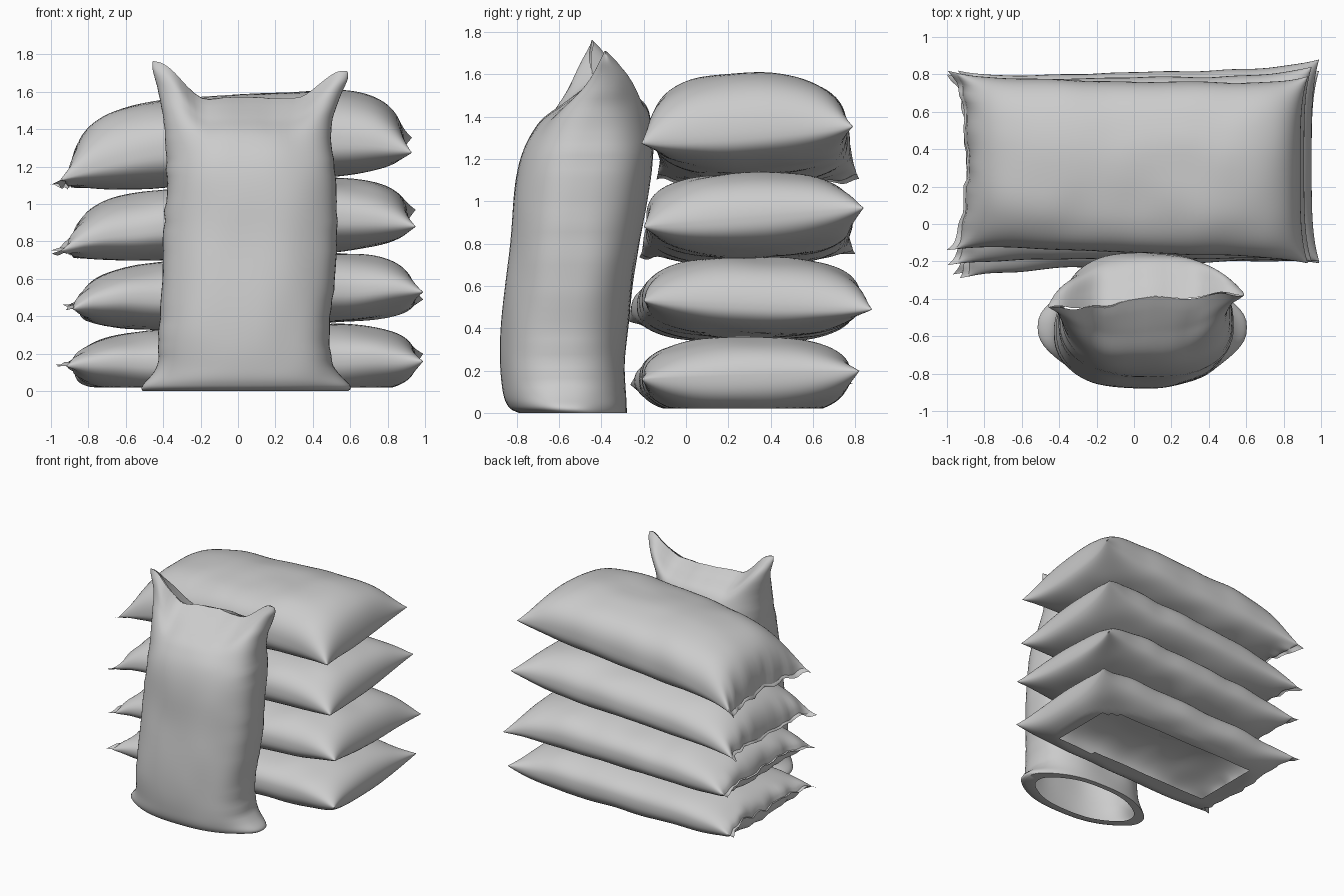
import bpy
import bmesh
import math
from mathutils import Vector, noise

cube = bpy.data.objects.get("Cube")
if cube:
    bpy.data.objects.remove(cube)

# One plain cloth colour
cloth = bpy.data.materials.new("grey_cloth")
cloth.use_nodes = True
GREY = (0.6, 0.6, 0.6, 1)
cloth.diffuse_color = GREY
cloth.node_tree.nodes["Principled BSDF"].inputs["Base Color"].default_value = GREY

AROUND = 72
ALONG = 72
GROUND = 0.02


def lerp(a, b, t):
    return a + (b - a) * t


def power(v, e):
    return math.copysign(abs(v) ** e, v)


def smooth(a, b, v):
    t = min(1, max(0, (v - a) / (b - a)))
    return t * t * (3 - 2 * t)


def spline(rows, t):
    """Smooth interpolation through a list of stations, t from 0 to 1."""
    f = t * (len(rows) - 1)
    i = min(int(f), len(rows) - 2)
    f -= i
    near = [rows[min(max(k, 0), len(rows) - 1)] for k in range(i - 1, i + 3)]
    return [b + f / 2 * (c - a + f * (2 * a - 5 * b + 4 * c - d + f * (3 * (b - c) + d - a)))
            for a, b, c, d in zip(*near)]


def loft(name, rings, hole=None):
    """Skin closed rings; flat end rings weld into a seam."""
    bm = bmesh.new()
    rows = [[bm.verts.new(p) for p in ring] for ring in rings]
    for r, s in zip(rows, rows[1:]):
        for k in range(len(r)):
            n = (k + 1) % len(r)
            bm.faces.new((r[k], r[n], s[n], s[k]))
    if hole:
        gone = [f for f in bm.faces if hole(f.calc_center_median())]
        bmesh.ops.delete(bm, geom=gone, context="FACES")
    bmesh.ops.remove_doubles(bm, verts=bm.verts, dist=0.0005)
    bmesh.ops.recalc_face_normals(bm, faces=bm.faces)
    mesh = bpy.data.meshes.new(name)
    bm.to_mesh(mesh)
    bm.free()
    mesh.materials.append(cloth)
    obj = bpy.data.objects.new(name, mesh)
    bpy.context.collection.objects.link(obj)
    bpy.ops.object.select_all(action="DESELECT")
    obj.select_set(True)
    bpy.context.view_layer.objects.active = obj
    bpy.ops.object.shade_smooth_by_angle(angle=math.radians(50))


def base_opening(p):
    return p.z < GROUND + 0.001 and -0.66 < p.x < 0.76 and 0.02 < p.y < 0.6


def lying_sack(name, tips, front, back, seam, tilt, floor, ceiling, seed):
    """Pillow shaped sack along x; each pair is (left end, right end) in x order."""
    rings = []
    for i in range(ALONG + 1):
        u = -math.cos(math.pi * i / ALONG)
        t = (u + 1) / 2
        inset = 1 - abs(u) ** 6
        y0 = lerp(*front, t) + 0.025 * inset
        y1 = lerp(*back, t) - 0.04 * inset
        low, high = lerp(*floor, t), lerp(*ceiling, t)
        # the widest line runs from the end seams into the middle of the body
        mid = lerp(lerp(*seam, t), (low + high) / 2, 0.7 * (1 - abs(u) ** 3))
        # blunt plain end; the ruffled end keeps a thin fin beyond the filling
        w = u if u > 0 else min(1, -u * 1.05)
        fill = (1 - abs(w) ** (5 if u > 0 else 4)) ** 0.58
        end = abs(u) ** 8
        ruffle = smooth(-0.8, -1, u)
        expo = 0.8 + 0.15 * u ** 4
        ring = []
        for k in range(AROUND):
            a = 2 * math.pi * k / AROUND
            c, s = power(math.cos(a), expo), power(math.sin(a), expo)
            x = lerp(*tips, t) - u * (0.1 if u < 0 else 0.04) * end * (1 - c ** 4)
            y = lerp(y0, y1, (c + 1) / 2)
            # the underside sags fuller than the top
            rise = (high - mid) * fill if s > 0 else (low - mid) * fill ** 0.65
            z = mid + abs(s) * rise + tilt * c * t * abs(u) ** 3
            # cloth dents and the ruffled seam
            dent = noise.noise(Vector((x * 4, y * 4, z * 2 + seed * 9)))
            z += 0.012 * dent * fill
            y += 0.01 * dent * fill * c
            x += ruffle * 0.03 * noise.noise(Vector((c * 6, seed * 3.3, 0.4)))
            z += ruffle * 0.04 * noise.noise(Vector((c * 5, seed * 3.3, 5.4)))
            ring.append((x, y, max(z, GROUND)))
        rings.append(ring)
    loft(name, rings, base_opening)


# Stack of four lying sacks, with the heights of the layers between them;
# the lowest is pressed flat on the ground
layers = [(-0.02, -0.02), (0.31, 0.38), (0.67, 0.765), (1.04, 1.175), (1.52, 1.64)]
tips = [(-0.98, 0.99), (-0.95, 0.99), (-1, 0.95), (-1, 0.93)]
fronts = [(-0.27, -0.21), (-0.29, -0.2), (-0.22, -0.2), (-0.14, -0.21)]
backs = [(0.79, 0.82), (0.82, 0.88), (0.8, 0.84), (0.82, 0.79)]
seams = [(0.14, 0.18), (0.46, 0.51), (0.74, 0.925), (1.1, 1.315)]
tilts = [0.02, -0.02, 0.045, 0.04]
names = ["bottom_sack", "lower_middle_sack", "upper_middle_sack", "top_sack"]
for n, name in enumerate(names):
    lying_sack(name, tips[n], fronts[n], backs[n], seams[n], tilts[n],
               layers[n], layers[n + 1], n + 1)

# Upright sack: height, two sides, front and back at each station
stations = [
    (0, -0.43, 0.51, -0.79, -0.28),
    (0.03, -0.44, 0.53, -0.84, -0.28),
    (0.12, -0.43, 0.51, -0.87, -0.28),
    (0.35, -0.42, 0.49, -0.88, -0.28),
    (0.75, -0.4, 0.53, -0.84, -0.23),
    (1.15, -0.38, 0.52, -0.8, -0.16),
    (1.35, -0.39, 0.5, -0.71, -0.16),
    (1.46, -0.42, 0.54, -0.58, -0.2),
    (1.53, -0.45, 0.58, -0.48, -0.32),
    (1.57, -0.45, 0.58, -0.41, -0.41),
]
rings = []
for i in range(ALONG + 1):
    h, x0, x1, y0, y1 = spline(stations, i / ALONG)
    top = smooth(1.25, 1.57, h)
    foot = 1 - smooth(0, 0.14, h)
    expo = 0.82 + 0.15 * top
    ring = []
    for k in range(AROUND):
        a = 2 * math.pi * k / AROUND
        c, s = power(math.cos(a), expo), power(math.sin(a), expo)
        # pointed corners at the foot
        x = lerp(x0, x1, (c + 1) / 2) + 0.08 * foot * power(c, 9)
        y = lerp(y0, y1, (s + 1) / 2) + 0.04 * c * top
        # raised corner ears and wavy top seam
        ear = smooth(0.45, 0.95, abs(c))
        z = h + top * ((0.17 - 0.03 * c) * ear + 0.02 * noise.noise(Vector((c * 4, 0, 3.4))))
        y += top ** 3 * 0.04 * noise.noise(Vector((c * 4, 7.3, 0.4)))
        dent = noise.noise(Vector((x * 4, y * 4, z * 3))) * (1 - foot)
        # side creases
        crease = 0.01 * noise.noise(Vector((c, 0, z * 14))) * c ** 6 * (1 - foot) * (1 - top)
        ring.append((x + 0.01 * dent * c + crease, y + 0.012 * dent * s, z))
    rings.append(ring)
# turned-in rim around the open base
centre = Vector((0.04, -0.53, 0))
rings.insert(0, [centre + (Vector(p) - centre) * 0.83 for p in rings[0]])
loft("upright_sack", rings)
